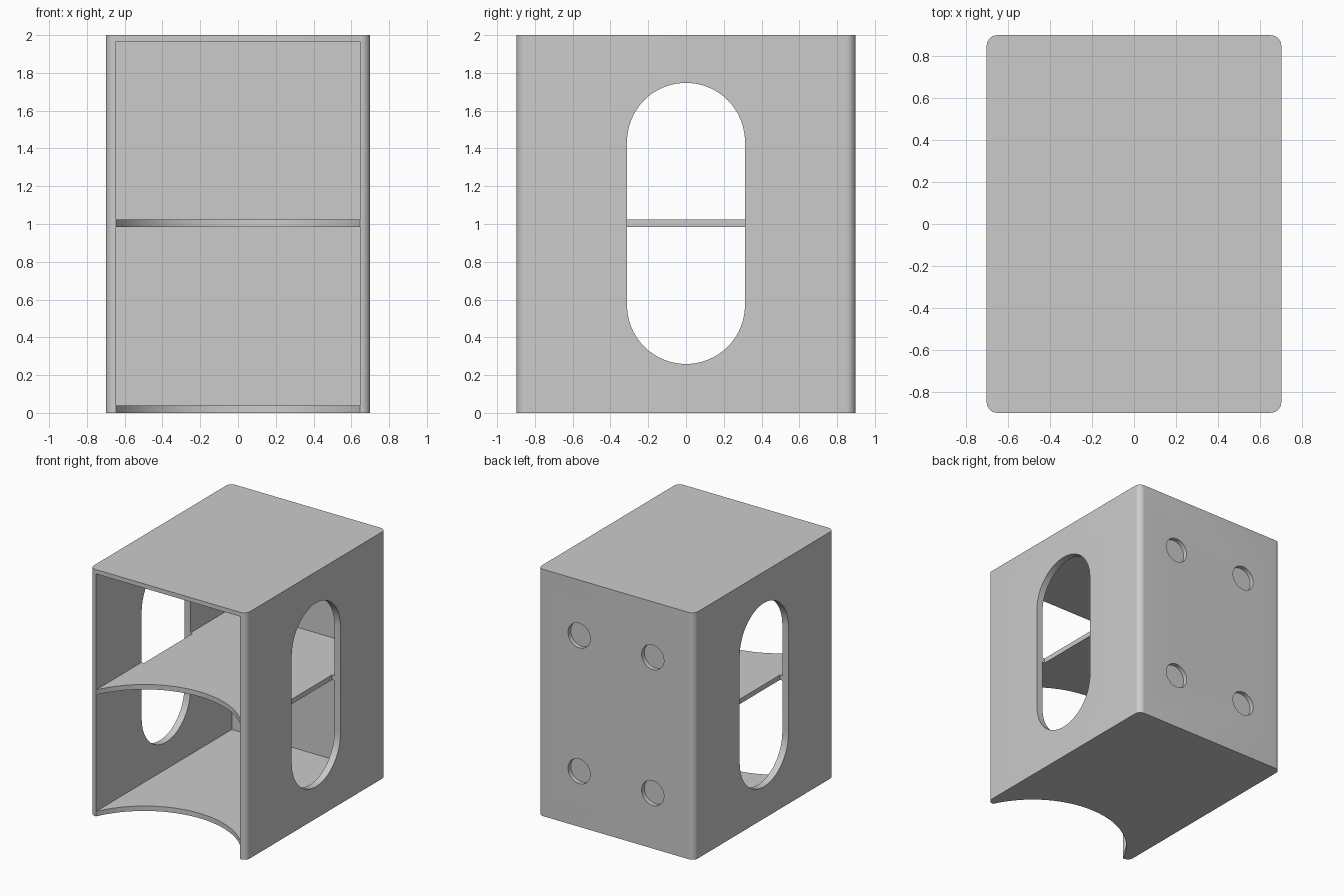
import bpy, bmesh, math
from mathutils import Matrix

if "Cube" in bpy.data.objects:
    bpy.data.objects.remove(bpy.data.objects["Cube"], do_unlink=True)

W, D, H = 0.70, 0.897, 2.0          # half width, half depth, height
WALL, SLAB, TOP = 0.055, 0.04, 0.035
IN = W - WALL                       # inner half width
SHELF = 0.985                       # underside of the middle shelf

grey = bpy.data.materials.new("light grey")
grey.use_nodes = True
grey.diffuse_color = (0.6, 0.6, 0.6, 1)
grey.node_tree.nodes["Principled BSDF"].inputs["Base Color"].default_value = (0.6, 0.6, 0.6, 1)


def arc(cx, cy, r, start, end, n):
    """Points on an arc, angles in degrees."""
    angles = [math.radians(start + (end - start) * i / n) for i in range(n + 1)]
    return [(cx + r * math.cos(a), cy + r * math.sin(a)) for a in angles]


def prism(name, outline, low, high, turn=Matrix()):
    """Extrude a flat outline along z, then turn it."""
    bm = bmesh.new()
    base = bm.faces.new([bm.verts.new((x, y, low)) for x, y in outline])
    grown = bmesh.ops.extrude_face_region(bm, geom=[base])["geom"]
    top = [v for v in grown if isinstance(v, bmesh.types.BMVert)]
    bmesh.ops.translate(bm, verts=top, vec=(0, 0, high - low))
    bm.transform(turn)
    bmesh.ops.recalc_face_normals(bm, faces=bm.faces)
    mesh = bpy.data.meshes.new(name)
    bm.to_mesh(mesh)
    bm.free()
    mesh.materials.append(grey)
    obj = bpy.data.objects.new(name, mesh)
    bpy.context.collection.objects.link(obj)
    return obj


# Block with rounded upright corners
r = 0.05
outline = []
for sx, sy, a in ((1, 1, 0), (-1, 1, 90), (-1, -1, 180), (1, -1, 270)):
    outline += arc(sx * (W - r), sy * (D - r), r, a, a + 90, 10)
body = prism("open_cabinet", outline, 0, H)

# Two compartments, open to the front
room = [(-IN, -1), (IN, -1), (IN, D - WALL), (-IN, D - WALL)]
cutters = [prism("lower_room_cutter", room, SLAB, SHELF),
           prism("upper_room_cutter", room, SHELF + SLAB, H - TOP)]

# Curved scoop in the front edges of the floor and shelf
sag = 0.41
radius = (IN ** 2 + sag ** 2) / (2 * sag)
half = math.degrees(math.asin(IN / radius))
scoop = arc(0, sag - D - radius, radius, 90 - half, 90 + half, 48)
scoop += [(-IN, -1), (IN, -1)]
cutters.append(prism("scoop_cutter", scoop, -0.1, 1.5))

# Long round-ended window on each side
wr, wz = 0.312, 0.432
slot = arc(0, wz, wr, 0, 180, 40) + arc(0, -wz, wr, 180, 360, 40)
to_side = Matrix.Translation((0, 0, 1.003)) @ Matrix(
    ((0, 0, 1, 0), (1, 0, 0, 0), (0, 1, 0, 0), (0, 0, 0, 1)))
for name, s in (("left", 1), ("right", -1)):
    low, high = sorted((s * (IN - 0.02), s * (W + 0.1)))
    cutters.append(prism(name + "_window_cutter", slot, low, high, to_side))

# Four shallow round sockets in the back
to_back = Matrix.Rotation(math.radians(-90), 4, 'X')
for x in (-0.33, 0.33):
    for z in (0.45, 1.55):
        cutters.append(prism("socket_cutter", arc(0, 0, 0.1, 0, 348.75, 31),
                             D - 0.035, D + 0.1,
                             Matrix.Translation((x, 0, z)) @ to_back))

# Cut everything, then drop the cutters
bpy.ops.object.select_all(action='DESELECT')
bpy.context.view_layer.objects.active = body
body.select_set(True)
for cutter in cutters:
    cutter.hide_render = True
    mod = body.modifiers.new("cut", 'BOOLEAN')
    mod.operation, mod.solver, mod.object = 'DIFFERENCE', 'EXACT', cutter
    bpy.ops.object.modifier_apply(modifier=mod.name)
for cutter in cutters:
    bpy.data.objects.remove(cutter, do_unlink=True)

bpy.ops.object.shade_smooth_by_angle(angle=math.radians(30))
